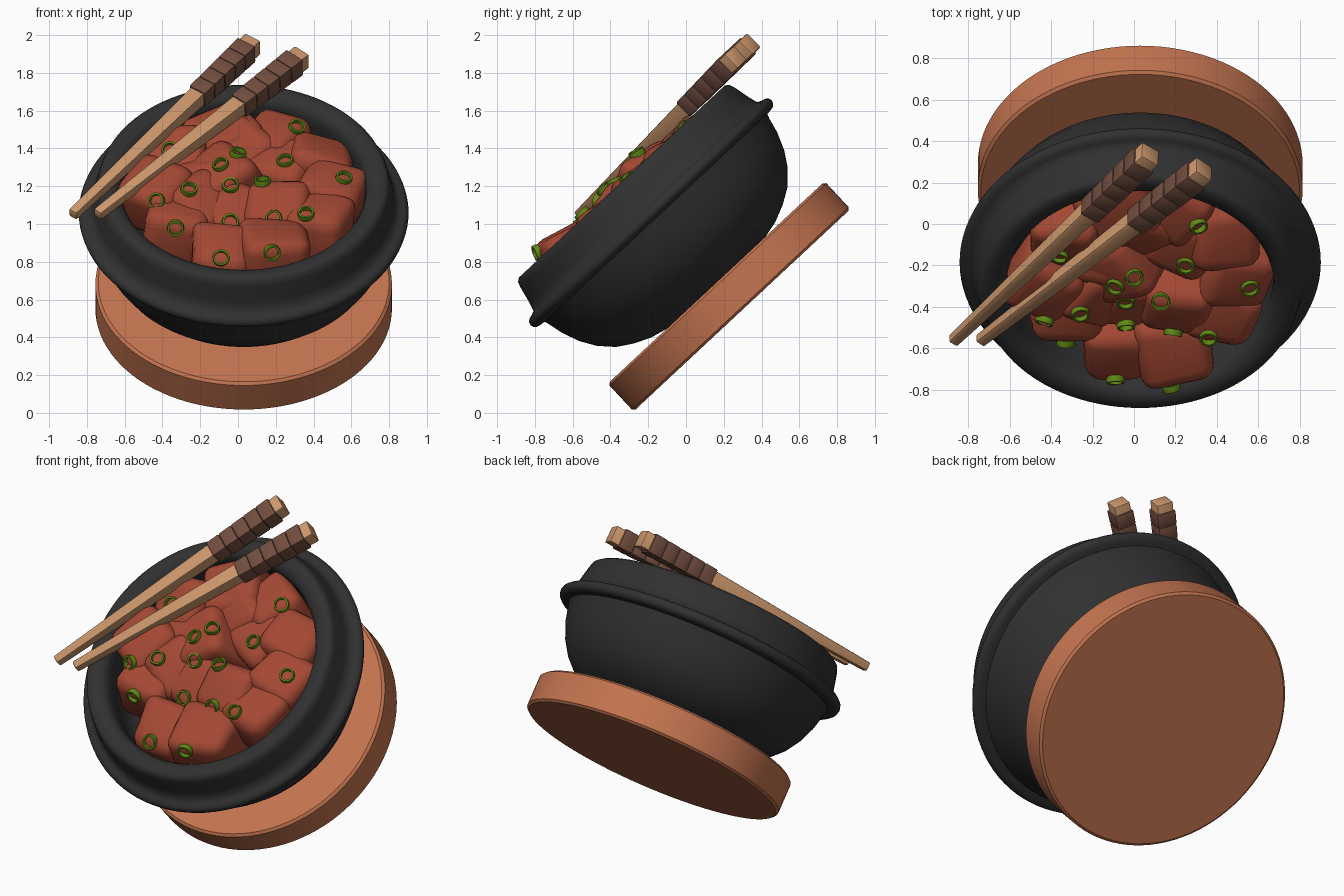
import bpy, bmesh, math, random
from mathutils import Vector, Matrix
from mathutils.bvhtree import BVHTree

if "Cube" in bpy.data.objects:
    bpy.data.objects.remove(bpy.data.objects["Cube"])

random.seed(4)
# Everything leans back by 43 degrees around the middle of the stand's top
TILT = Matrix.Translation((0.03, 0.16, 0.69)) @ Matrix.Rotation(math.radians(43), 4, 'X')
UP = (TILT.to_3x3() @ Vector((0, 0, 1))).normalized()


def material(name, rgb):
    m = bpy.data.materials.new(name)
    m.diffuse_color = (*rgb, 1)
    m.use_nodes = True
    m.node_tree.nodes["Principled BSDF"].inputs["Base Color"].default_value = m.diffuse_color
    return m


CLAY = material("clay", (0.55, 0.175, 0.08))
IRON = material("dark_stone", (0.03, 0.03, 0.03))
MEAT = material("red_food", (0.37, 0.065, 0.033))
GREEN = material("green", (0.12, 0.25, 0.008))
WOOD = material("wood", (0.6, 0.31, 0.15))
WRAP = material("wrap", (0.17, 0.075, 0.05))


def finish(name, bm, mat, angle=40):
    bmesh.ops.recalc_face_normals(bm, faces=bm.faces)
    me = bpy.data.meshes.new(name)
    bm.to_mesh(me)
    bm.free()
    ob = bpy.data.objects.new(name, me)
    bpy.context.collection.objects.link(ob)
    me.materials.append(mat)
    bpy.ops.object.select_all(action='DESELECT')
    ob.select_set(True)
    bpy.context.view_layer.objects.active = ob
    bpy.ops.object.shade_smooth_by_angle(angle=math.radians(angle))
    return ob


def lathe(name, profile, mat, matrix, steps=96, angle=40):
    bm = bmesh.new()
    vs = [bm.verts.new((r, 0, z)) for r, z in profile]
    es = [bm.edges.new(p) for p in zip(vs, vs[1:])]
    bmesh.ops.spin(bm, geom=vs + es, axis=(0, 0, 1), cent=(0, 0, 0),
                   angle=math.tau, steps=steps, use_duplicate=False)
    bmesh.ops.remove_doubles(bm, verts=bm.verts, dist=1e-4)
    bm.transform(matrix)
    return finish(name, bm, mat, angle)


# Round stand
lathe("round_stand", [(0, -0.2), (0.77, -0.2), (0.785, -0.187), (0.785, -0.013),
                      (0.77, 0), (0, 0)], CLAY, TILT)

# Pot: rounded body, bead around the side, thick inward lip, hollow inside
bead = [(0.835 + 0.038 * math.cos(a), 0.505 + 0.034 * math.sin(a))
        for a in (math.radians(d) for d in range(-90, 91, 30))]
lathe("pot", [(0, 0), (0.36, 0), (0.45, 0.022), (0.54, 0.062), (0.62, 0.112), (0.69, 0.185),
              (0.74, 0.265), (0.778, 0.36), (0.797, 0.44), (0.806, 0.468)] + bead +
      [(0.81, 0.55), (0.795, 0.6), (0.775, 0.69), (0.765, 0.718), (0.745, 0.732),
       (0.70, 0.728), (0.665, 0.712), (0.648, 0.68), (0.642, 0.62), (0.65, 0.5), (0.62, 0.36),
       (0.5, 0.27), (0, 0.25)], IRON, TILT, angle=60)

# Food chunks, placed by where they appear from the front (x, z)
chunks = [(0.25, 1.47), (0.48, 1.30), (0.49, 1.13), (0.44, 0.98), (0.21, 1.04), (-0.02, 1.00),
          (-0.06, 1.20), (0.02, 1.35), (0.24, 1.24), (-0.33, 0.97), (-0.43, 1.13), (-0.22, 1.20),
          (-0.36, 1.34), (-0.08, 1.46), (0.19, 0.81), (-0.09, 0.79), (-0.2, 1.06)]
bm = bmesh.new()
for x, z in chunks:
    h = random.uniform(0.53, 0.6)
    centre = Vector((x - 0.03, (z - 0.69 - 0.731 * h) / 0.682, h))
    flat = centre.xy
    if flat.length > 0.47:
        centre.xy = flat * (0.47 / flat.length)
    rot = (Matrix.Rotation(random.uniform(-0.7, 0.7), 4, 'Z') @
           Matrix.Rotation(random.uniform(-0.3, 0.3), 4, 'X') @
           Matrix.Rotation(random.uniform(-0.3, 0.3), 4, 'Y'))
    one = bmesh.new()
    bmesh.ops.create_cube(one, size=random.uniform(0.31, 0.35))
    for v in one.verts:
        v.co += Vector([random.uniform(-0.022, 0.022) for _ in range(3)])
    bmesh.ops.bevel(one, geom=one.edges[:] + one.verts[:], offset=0.075, segments=4,
                    profile=0.5, affect='EDGES', clamp_overlap=True)
    one.transform(TILT @ Matrix.Translation(centre) @ rot)
    tmp = bpy.data.meshes.new("tmp")
    one.to_mesh(tmp)
    one.free()
    bm.from_mesh(tmp)
    bpy.data.meshes.remove(tmp)
bmesh.ops.recalc_face_normals(bm, faces=bm.faces)
tree = BVHTree.FromBMesh(bm)
finish("food_chunks", bm, MEAT, 50)

# Green onion rings lying on the food surface
spots = [(0.31, 1.51), (0.0, 1.37), (-0.09, 1.31), (0.25, 1.33), (0.56, 1.24), (0.13, 1.22),
         (-0.04, 1.20), (-0.26, 1.18), (-0.43, 1.12), (-0.33, 0.98), (-0.04, 1.01), (0.19, 1.03),
         (0.36, 1.05), (-0.09, 0.82), (0.18, 0.85), (-0.36, 1.39)]
for i, (x, z) in enumerate(spots):
    hit, normal, _, _ = tree.ray_cast(Vector((x, -3, z)), Vector((0, 1, 0)))
    if hit is None:
        continue
    if normal.y > 0:
        normal = -normal
    place = Matrix.Translation(hit + normal * 0.006) @ normal.to_track_quat('Z', 'Y').to_matrix().to_4x4()
    lathe(f"onion_ring_{i + 1}", [(0.033, -0.016), (0.043, -0.016), (0.045, 0), (0.043, 0.016),
                                  (0.033, 0.016), (0.033, -0.016)], GREEN, place, 24)


# Tapered square bar used for the sticks and their wrapped bands
def bar(name, a, b, wa, wb, mat, bevel):
    d = (b - a).normalized()
    side = d.cross(UP).normalized()
    top = side.cross(d)
    bm = bmesh.new()
    rings = [[bm.verts.new(p + side * (sx * w / 2) + top * (sy * w / 2))
              for sx, sy in ((-1, -1), (1, -1), (1, 1), (-1, 1))] for p, w in ((a, wa), (b, wb))]
    bm.faces.new(rings[0])
    bm.faces.new(rings[1])
    for i in range(4):
        j = (i + 1) % 4
        bm.faces.new((rings[0][i], rings[0][j], rings[1][j], rings[1][i]))
    bmesh.ops.bevel(bm, geom=bm.edges[:], offset=bevel, segments=2, profile=0.5, affect='EDGES')
    return finish(name, bm, mat, 35)


# Chopsticks with five wrapped bands on the handle
sticks = {"left": ((-0.875, -0.565, 1.05), (0.08, 0.34, 1.955)),
          "right": ((-0.745, -0.565, 1.05), (0.34, 0.265, 1.885))}
for side_name, (tip, end) in sticks.items():
    tip, end = Vector(tip), Vector(end)
    width = lambda t: 0.052 + 0.05 * t
    bar(f"chopstick_{side_name}", tip, end, width(0), width(1), WOOD, 0.009)
    for k in range(5):
        t0, t1 = 0.69 + 0.055 * k, 0.69 + 0.055 * (k + 1)
        bar(f"wrap_{side_name}_{k + 1}", tip.lerp(end, t0), tip.lerp(end, t1),
            width(t0) + 0.018, width(t1) + 0.018, WRAP, 0.008)
